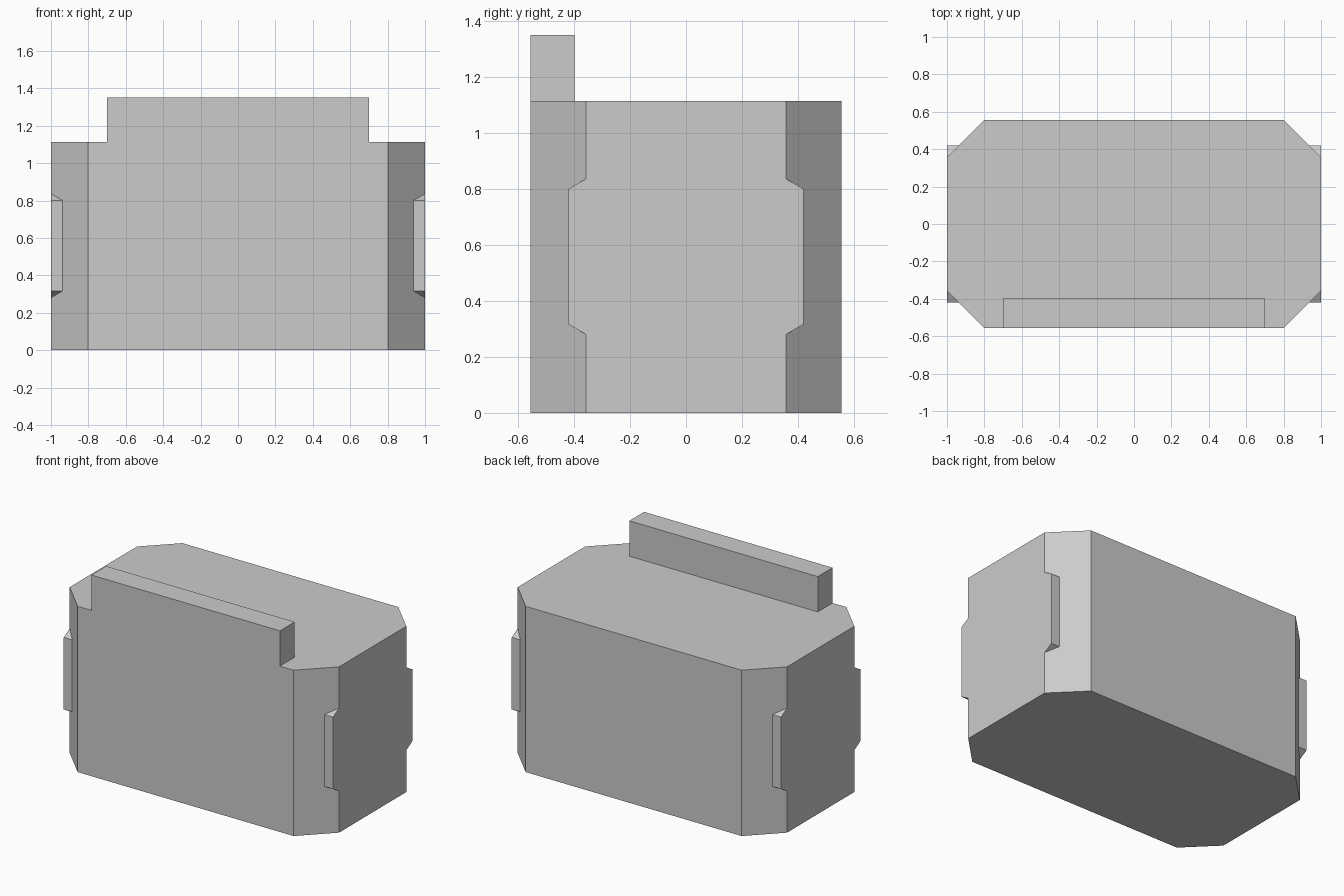
import bpy
import bmesh

cube = bpy.data.objects.get("Cube")
if cube:
    bpy.data.objects.remove(cube, do_unlink=True)

HALF_X, HALF_Y, HEIGHT, CUT = 1.0, 0.555, 1.113, 0.198

# Single plain grey finish
grey = bpy.data.materials.new("light grey")
grey.use_nodes = True
grey.diffuse_color = (0.6, 0.6, 0.6, 1)
grey.node_tree.nodes["Principled BSDF"].inputs["Base Color"].default_value = (0.6, 0.6, 0.6, 1)


def prism(name, profile, offset):
    """Extrude a closed planar profile along an offset into a flat-shaded solid."""
    bm = bmesh.new()
    face = bm.faces.new([bm.verts.new(p) for p in profile])
    extruded = bmesh.ops.extrude_face_region(bm, geom=[face], use_keep_orig=True)
    moved = [g for g in extruded["geom"] if isinstance(g, bmesh.types.BMVert)]
    bmesh.ops.translate(bm, verts=moved, vec=offset)
    bmesh.ops.recalc_face_normals(bm, faces=bm.faces)
    mesh = bpy.data.meshes.new(name)
    bm.to_mesh(mesh)
    bm.free()
    mesh.materials.append(grey)
    obj = bpy.data.objects.new(name, mesh)
    bpy.context.collection.objects.link(obj)
    return obj


# Main body: rectangle with four chamfered corners
inner_x, inner_y = HALF_X - CUT, HALF_Y - CUT
quarter = [(HALF_X, inner_y), (inner_x, HALF_Y)]
outline = []
for sx, sy in ((1, 1), (-1, 1), (-1, -1), (1, -1)):
    corner = [(sx * x, sy * y, 0) for x, y in quarter]
    outline += corner if sx * sy > 0 else corner[::-1]
prism("body", outline, (0, 0, HEIGHT))

# Raised bar along the front edge of the top
bar = [(x, y, HEIGHT) for x, y in
       ((-0.7, -HALF_Y), (0.7, -HALF_Y), (0.7, -0.398), (-0.7, -0.398))]
prism("top_bar", bar, (0, 0, 1.35 - HEIGHT))

# Tapered side tabs, flush with the sides and standing out over the chamfers
tab = [(HALF_X, y, z) for y, z in
       ((inner_y, 0.28), (0.42, 0.317), (0.42, 0.8), (inner_y, 0.836))]
tabs = prism("side_tabs", tab, (-0.075, 0, 0))
mirror = tabs.modifiers.new("four_corners", "MIRROR")
mirror.use_axis = (True, True, False)
mirror.use_clip = False
mirror.use_mirror_merge = False
